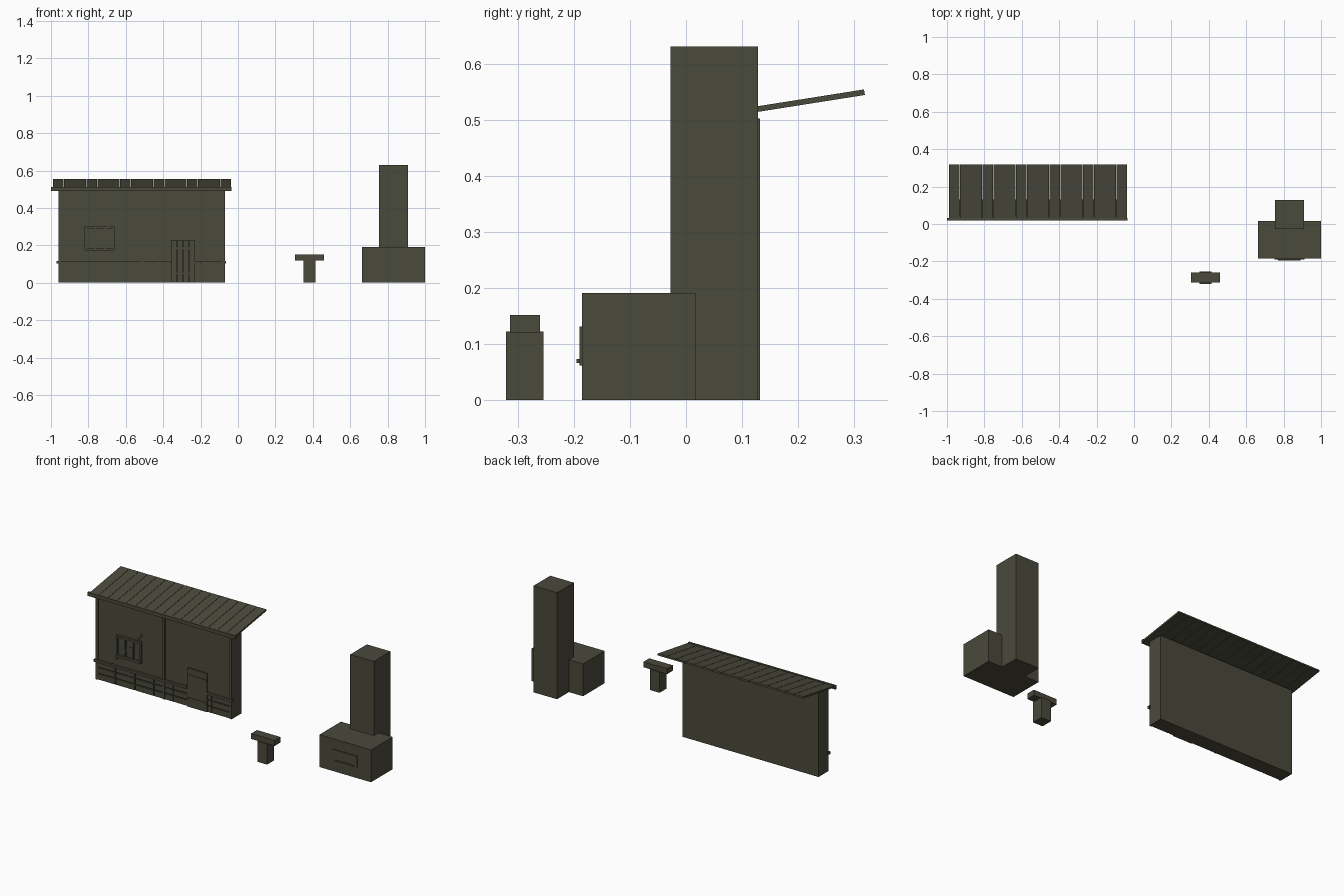
import bpy, math

def material(name, rgb):
    m = bpy.data.materials.new(name)
    m.diffuse_color = (*rgb, 1)
    return m

OLIVE = material("dark_olive", (0.070, 0.067, 0.045))

def box(name, x, y, z, rot=(0, 0, 0)):
    """Box from (min, max) ranges on each axis, turned about its own centre."""
    c = [(a + b) / 2 for a, b in (x, y, z)]
    bpy.ops.mesh.primitive_cube_add(size=1, location=c, rotation=rot)
    o = bpy.context.object
    o.name = name
    o.scale = [b - a for a, b in (x, y, z)]
    o.data.materials.append(OLIVE)
    return o

# --- house front: wall slab, posts, rail and eaves beam
FRONT = 0.047
box("wall", (-0.96, -0.07), (FRONT, 0.132), (0, 0.502))
for i, px in enumerate((-0.9525, -0.515, -0.0775)):
    box(f"wall_post_{i}", (px - 0.0075, px + 0.0075), (0.040, FRONT + 0.002), (0, 0.495))
for i, (a, b) in enumerate(((-0.97, -0.36), (-0.23, -0.063))):
    box(f"wall_rail_{i}", (a, b), (0.034, FRONT + 0.002), (0.103, 0.117))
box("eaves_beam", (-1.0, -0.035), (0.020, 0.033), (0.490, 0.511))

# --- block courses along the foot of the wall, leaving the doorway clear
pitch = 0.88 / 7
for row, (z0, z1) in enumerate(((0.002, 0.035), (0.040, 0.071), (0.076, 0.103))):
    for col in range(7):
        a = -0.955 + col * pitch + 0.003
        b = a + pitch - 0.006
        if a < -0.36 < b:
            b = -0.362
        elif a < -0.23 < b:
            a = -0.228
        box(f"foot_block_{row}_{col}", (a, b), (0.041, FRONT + 0.002), (z0, z1))

# --- door: four planks with two cross battens
for i in range(4):
    a = -0.36 + i * 0.0325
    box(f"door_plank_{i}", (a + 0.001, a + 0.0315), (0.038, FRONT + 0.002), (0, 0.228))
for i, z in enumerate((0.05, 0.185)):
    box(f"door_batten_{i}", (-0.357, -0.233), (0.035, 0.039), (z - 0.006, z + 0.006))

# --- window: pane, frame, bars, sill and a slanted prop stick behind
box("window_pane", (-0.82, -0.66), (0.042, FRONT + 0.002), (0.172, 0.30))
for i, wx in enumerate((-0.816, -0.764, -0.712, -0.664)):
    box(f"window_bar_{i}", (wx - 0.005, wx + 0.005), (0.034, 0.043), (0.185, 0.29))
box("window_lintel", (-0.821, -0.659), (0.033, 0.043), (0.288, 0.30))
box("window_sill", (-0.821, -0.659), (0.030, 0.043), (0.172, 0.186))
length = math.hypot(0.17, 0.185)
box("window_prop", (-0.743 - length / 2, -0.743 + length / 2), (0.039, FRONT + 0.002),
    (0.241, 0.253), (0, -math.atan2(0.185, 0.17), 0))

# --- sloping roof: sixteen narrow planks rising to the back
slope = math.atan2(0.03, 0.19)
run = 0.29 / math.cos(slope)
for i in range(16):
    a = -0.991 + i * 0.0597
    box(f"roof_plank_{i}", (a + 0.001, a + 0.0587), (0.173 - run / 2, 0.173 + run / 2),
        (0.521, 0.531), (slope, 0, 0))

# --- forge: hearth, chimney and front door plate with handle bar
box("hearth", (0.662, 1.0), (-0.185, 0.017), (0, 0.191))
box("chimney", (0.754, 0.908), (-0.028, 0.128), (0, 0.63))
box("hearth_plate", (0.751, 0.911), (-0.190, -0.184), (0.062, 0.131))
box("hearth_handle", (0.771, 0.891), (-0.195, -0.189), (0.066, 0.073))

# --- anvil on its block
box("anvil_block", (0.351, 0.415), (-0.321, -0.254), (0, 0.122))
box("anvil_top", (0.306, 0.460), (-0.314, -0.260), (0.120, 0.152))
